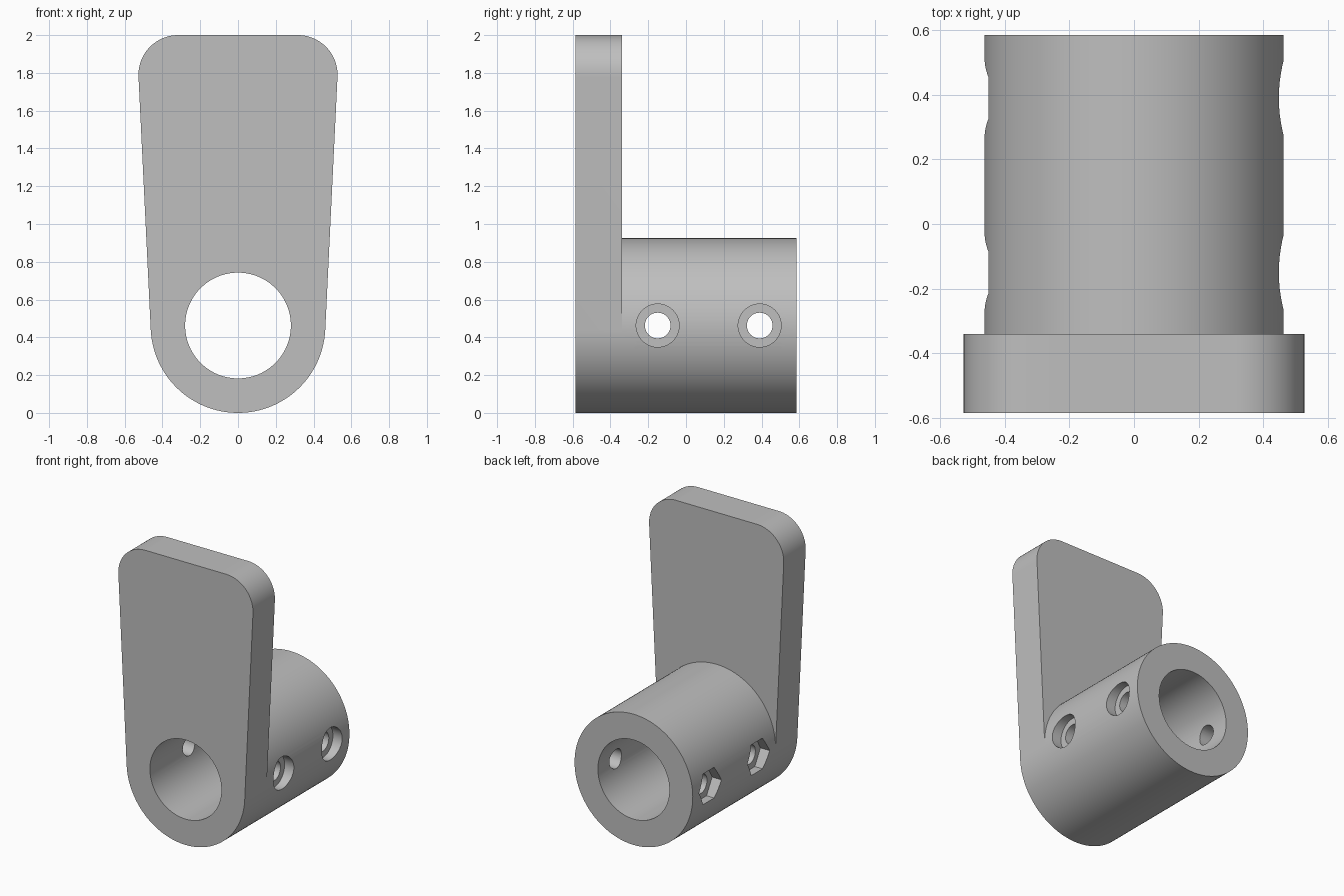
import bpy, bmesh
from math import sin, cos, acos, atan2, hypot, pi

cube = bpy.data.objects.get("Cube")
if cube:
    bpy.data.objects.remove(cube, do_unlink=True)

# Main dimensions
R = 0.4625                       # barrel radius and axis height
BORE = 0.28
FRONT, STEP, BACK = -0.585, -0.34, 0.585
CORNER, CX, CZ = 0.21, 0.317, 1.79
BOLT_Y = (-0.15, 0.39)
POCKET_FLOOR = 0.39

grey = bpy.data.materials.new("plain grey")
grey.use_nodes = True
colour = (0.52, 0.52, 0.52, 1)
grey.diffuse_color = colour
grey.node_tree.nodes["Principled BSDF"].inputs["Base Color"].default_value = colour


def arc(cx, cz, r, a0, a1, n):
    """Points along an arc in the front plane, both ends included."""
    return [(cx + r * cos(a0 + (a1 - a0) * i / n),
             cz + r * sin(a0 + (a1 - a0) * i / n)) for i in range(n + 1)]


def cutter(name, axis, sides, r, centre, length, spin=0):
    """Prism along x or y used to cut the bracket."""
    rot = (0, pi / 2, 0) if axis == "x" else (pi / 2, 0, 0)
    bpy.ops.mesh.primitive_cylinder_add(vertices=sides, radius=r, depth=length,
                                        location=centre, rotation=rot)
    ob = bpy.context.object
    ob.name = name
    ob.hide_render = True
    if spin:
        for v in ob.data.vertices:
            x, y = v.co.x, v.co.y
            v.co.x, v.co.y = x * cos(spin) - y * sin(spin), x * sin(spin) + y * cos(spin)
    ob.data.materials.append(grey)
    return ob


# Plate outline: straight sides tangent to the barrel and the top corners
dz = CZ - R
t = atan2(dz, CX) - acos((R - CORNER) / hypot(CX, dz))
lower = arc(0, R, R, pi - t, 2 * pi + t, 64)
upper = arc(0, R, R, t, pi - t, 64)[1:-1]
top = arc(CX, CZ, CORNER, t, pi / 2, 20) + arc(-CX, CZ, CORNER, pi / 2, pi - t, 20)

# Solid body: tapered plate in front, barrel running to the back
bm = bmesh.new()


def ring(points, y):
    return [bm.verts.new((x, y, z)) for x, z in points]


def walls(a, b):
    n = len(a)
    for i in range(n):
        j = (i + 1) % n
        bm.faces.new((a[i], a[j], b[j], b[i]))


front = ring(lower + top, FRONT)
step_low, step_top = ring(lower, STEP), ring(top, STEP)
step_up = ring(upper, STEP)
end = ring(lower + upper, BACK)
bm.faces.new(front)
walls(front, step_low + step_top)
bm.faces.new([step_low[-1]] + step_top + [step_low[0]] + step_up[::-1])
walls(step_low + step_up, end)
bm.faces.new(end)
bmesh.ops.recalc_face_normals(bm, faces=bm.faces)
mesh = bpy.data.meshes.new("clamp_bracket")
bm.to_mesh(mesh)
bm.free()
body = bpy.data.objects.new("clamp_bracket", mesh)
bpy.context.collection.objects.link(body)
mesh.materials.append(grey)

# Bore, cross bolt holes, round head pockets and hexagonal nut pockets
cutters = [cutter("bore_cutter", "y", 96, BORE, (0, 0, R), 3)]
for y in BOLT_Y:
    mid = POCKET_FLOOR + 0.15
    cutters += [
        cutter("bolt_hole_cutter", "x", 40, 0.068, (0, y, R), 2),
        cutter("head_pocket_cutter", "x", 48, 0.114, (mid, y, R), 0.3),
        cutter("nut_pocket_cutter", "x", 6, 0.125, (-mid, y, R), 0.3),
    ]

bpy.ops.object.select_all(action="DESELECT")
body.select_set(True)
bpy.context.view_layer.objects.active = body
for c in cutters:
    mod = body.modifiers.new("cut", "BOOLEAN")
    mod.operation = "DIFFERENCE"
    mod.solver = "EXACT"
    mod.object = c
    bpy.ops.object.modifier_apply(modifier=mod.name)
    bpy.data.objects.remove(c, do_unlink=True)

bpy.ops.object.shade_smooth_by_angle(angle=pi / 6)
